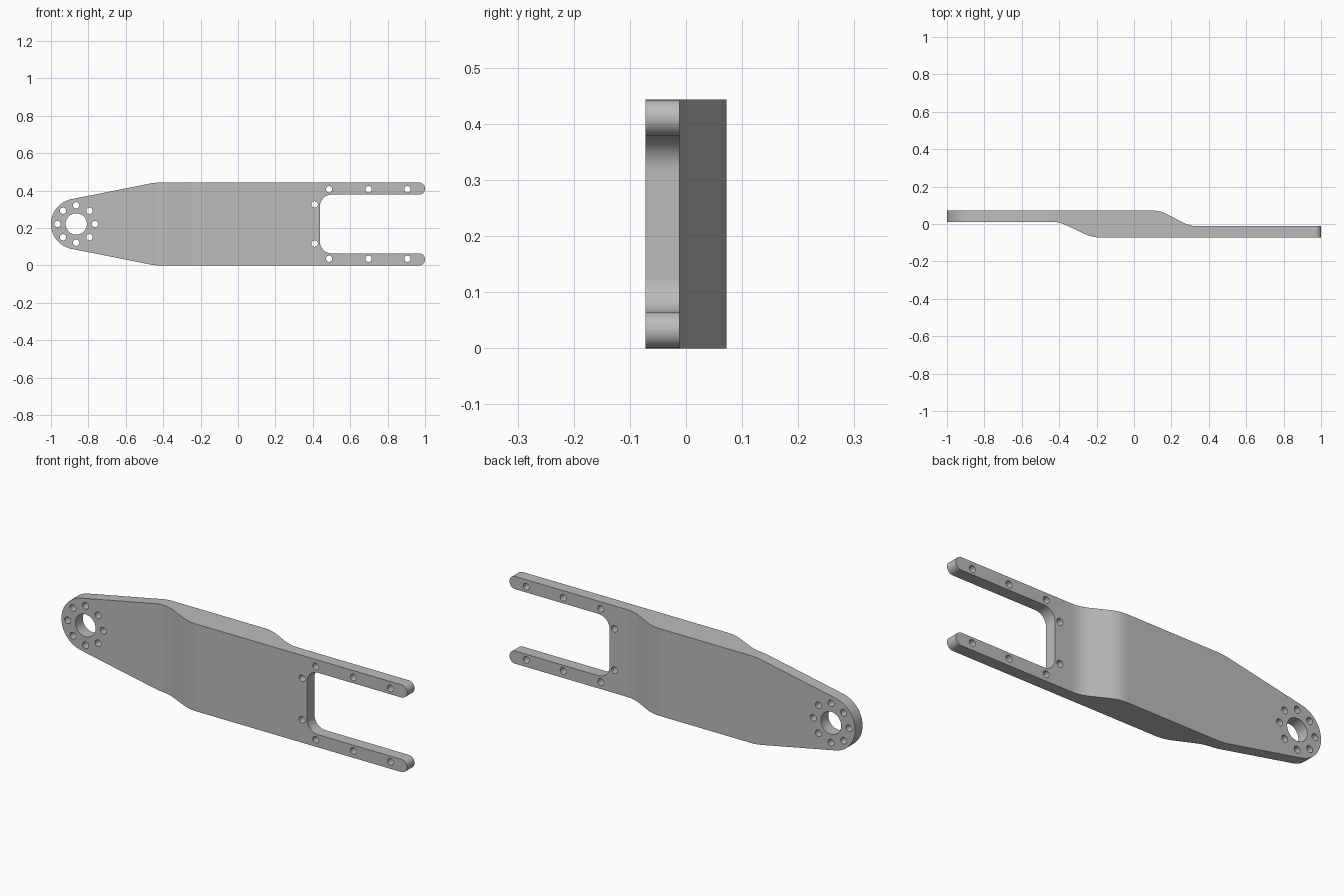
import bpy, bmesh
from math import sin, cos, pi, atan2, acos, hypot
from mathutils import Vector

cube = bpy.data.objects.get("Cube")
if cube:
    bpy.data.objects.remove(cube)

metal = bpy.data.materials.new("grey_metal")
metal.use_nodes = True
GREY = (0.5, 0.5, 0.5, 1)
metal.diffuse_color = GREY
metal.node_tree.nodes["Principled BSDF"].inputs["Base Color"].default_value = GREY

HEIGHT = 0.443
MID = HEIGHT / 2
HALF_T = 0.072      # half of the overall depth
STEP = 0.012        # inner faces of the two offset plates


def arc(cx, cy, r, a0, a1, n=16):
    return [(cx + r * cos(a0 + (a1 - a0) * i / n),
             cy + r * sin(a0 + (a1 - a0) * i / n)) for i in range(n + 1)]


def bend(prev, corner, nxt, d, n=8):
    """Rounded corner with tangent length d."""
    p, c, q = Vector(prev), Vector(corner), Vector(nxt)
    a, b = c + (p - c).normalized() * d, c + (q - c).normalized() * d
    return [tuple(a * (1 - t) ** 2 + c * 2 * t * (1 - t) + b * t * t)
            for t in (i / n for i in range(n + 1))]


def prism(name, loops, axis, lo, hi):
    """Extrude closed 2D loops along y (x,z loops) or z (x,y loops)."""
    bm = bmesh.new()
    for loop in loops:
        def ring(h):
            return [bm.verts.new((u, h, v) if axis == "y" else (u, v, h)) for u, v in loop]
        a, b = ring(lo), ring(hi)
        bm.faces.new(a)
        bm.faces.new(b[::-1])
        for i in range(len(a)):
            j = (i + 1) % len(a)
            bm.faces.new((a[j], a[i], b[i], b[j]))
    bmesh.ops.recalc_face_normals(bm, faces=bm.faces)
    mesh = bpy.data.meshes.new(name)
    bm.to_mesh(mesh)
    bm.free()
    mesh.materials.append(metal)
    ob = bpy.data.objects.new(name, mesh)
    bpy.context.collection.objects.link(ob)
    return ob


# Joggled plate section, seen from above
corners = [(-1.1, HALF_T), (0.14, HALF_T), (0.30, -STEP), (1.1, -STEP),
           (1.1, -HALF_T), (-0.225, -HALF_T), (-0.40, STEP), (-1.1, STEP)]
section = []
for i, c in enumerate(corners):
    if abs(c[0]) > 1:
        section.append(c)
    else:
        section += bend(corners[i - 1], c, corners[i + 1], 0.045)
arm = prism("bracket_arm", [section], "z", -0.1, 0.6)

# Upper half of the side outline: slot, fork prong, tapered shoulder, round hub
HUB_X, HUB_R = -0.865, 0.135
SLOT_X, SLOT_Z, FILLET = 0.438, 0.157, 0.062
shoulder = (-0.445, MID)
dx, dz = shoulder[0] - HUB_X, shoulder[1]
tangent = atan2(dz, dx) + acos(HUB_R / hypot(dx, dz))
tip = (MID - SLOT_Z) / 2
upper = arc(SLOT_X + FILLET, SLOT_Z - FILLET, FILLET, pi, pi / 2, 12)
upper += arc(1 - tip, SLOT_Z + tip, tip, -pi / 2, pi / 2)
hub = arc(HUB_X, 0, HUB_R, tangent, pi, 28)
upper += bend((1, MID), shoulder, hub[0], 0.03, 5) + hub
outline = [(x, MID + z) for x, z in upper]
outline += [(x, MID - z) for x, z in upper[-2::-1]]
outline_cutter = prism("outline_cutter", [outline], "y", -0.3, 0.3)

# Bore, ring of hub holes and mirrored fork holes
holes = [arc(HUB_X, MID, 0.057, 0, 2 * pi, 48)[:-1]]
spots = [(HUB_X + x, z) for x, z in arc(0, 0, 0.1, 0, 2 * pi, 8)[:-1]]
for x, z in [(0.41, 0.105), (0.487, 0.186), (0.698, 0.186), (0.906, 0.186)]:
    spots += [(x, z), (x, -z)]
holes += [arc(x, MID + z, 0.017, 0, 2 * pi, 24)[:-1] for x, z in spots]
hole_cutter = prism("hole_cutter", holes, "y", -0.4, 0.4)

# Cut the arm to shape
bpy.ops.object.select_all(action="DESELECT")
bpy.context.view_layer.objects.active = arm
arm.select_set(True)
for cutter, operation in ((outline_cutter, "INTERSECT"), (hole_cutter, "DIFFERENCE")):
    cutter.hide_render = True
    mod = arm.modifiers.new(operation.lower(), "BOOLEAN")
    mod.object, mod.operation, mod.solver = cutter, operation, "EXACT"
    bpy.ops.object.modifier_apply(modifier=mod.name)
    bpy.data.objects.remove(cutter)

# Smooth the bends while keeping the flats flat
bpy.ops.object.shade_smooth_by_angle(angle=pi / 6)
weighted = arm.modifiers.new("weighted_normals", "WEIGHTED_NORMAL")
weighted.keep_sharp = True
